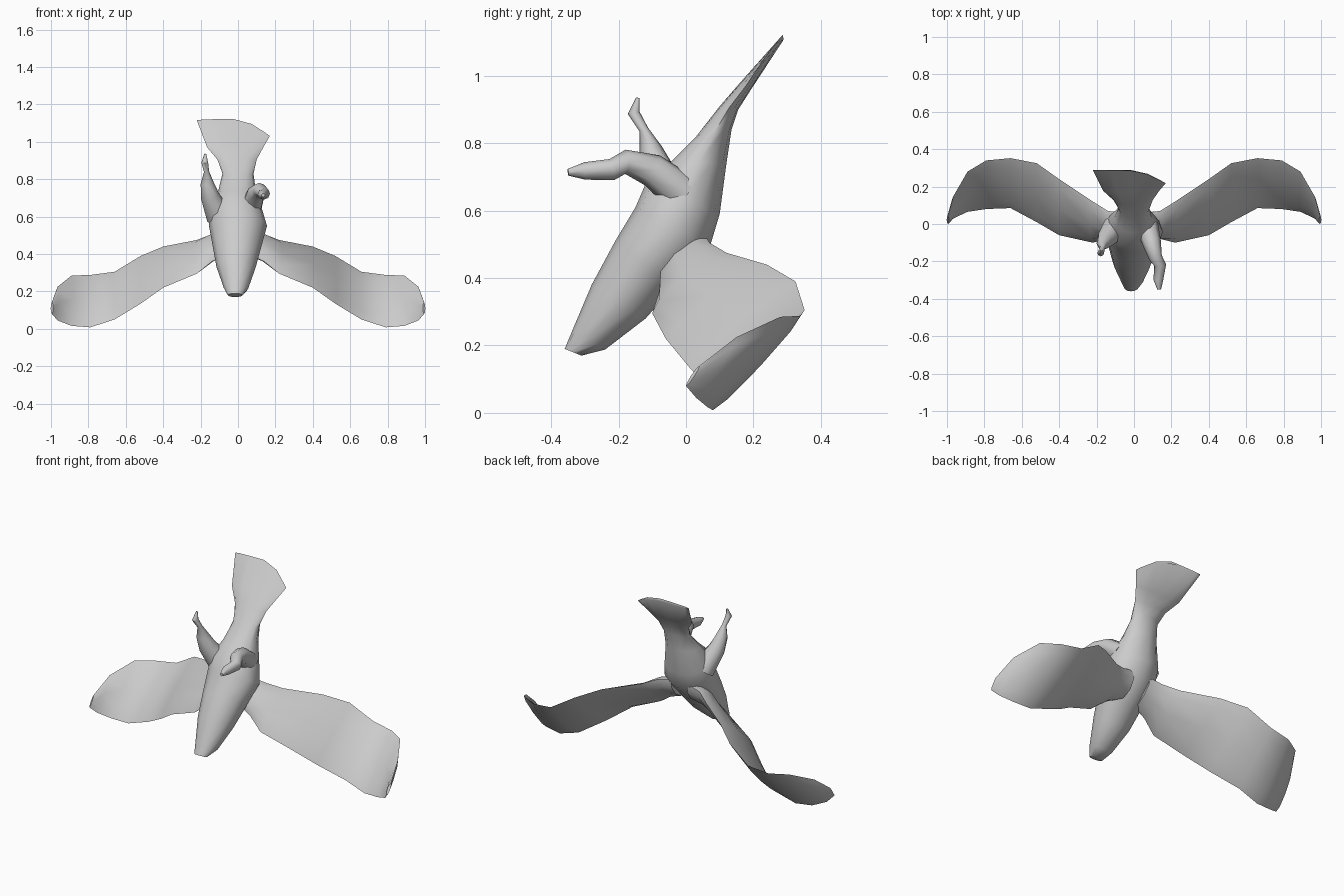
import bpy, bmesh, math
from mathutils import Vector as V

if "Cube" in bpy.data.objects:
    bpy.data.objects.remove(bpy.data.objects["Cube"])


def loft(name, rings):
    """Skin a list of equal-length point rings and cap both ends."""
    bm = bmesh.new()
    loops = [[bm.verts.new(p) for p in r] for r in rings]
    n = len(loops[0])
    for a, b in zip(loops, loops[1:]):
        for i in range(n):
            j = (i + 1) % n
            bm.faces.new((a[i], a[j], b[j], b[i]))
    bm.faces.new(loops[0])
    bm.faces.new(loops[-1])
    bmesh.ops.recalc_face_normals(bm, faces=bm.faces)
    me = bpy.data.meshes.new(name)
    bm.to_mesh(me)
    bm.free()
    ob = bpy.data.objects.new(name, me)
    bpy.context.collection.objects.link(ob)
    bpy.ops.object.select_all(action='DESELECT')
    bpy.context.view_layer.objects.active = ob
    ob.select_set(True)
    bpy.ops.object.shade_smooth_by_angle(angle=math.radians(50))
    return ob


def ring(c, a, b, n):
    """Ellipse about c with half axes a and b."""
    return [c + a * math.cos(2 * math.pi * i / n) + b * math.sin(2 * math.pi * i / n)
            for i in range(n)]


def tube(name, path, n=8):
    """Tapered limb: path of (x, y, z, radius)."""
    pts = [V(p[:3]) for p in path]
    rings = []
    for i, p in enumerate(pts):
        d = (pts[min(i + 1, len(pts) - 1)] - pts[max(i - 1, 0)]).normalized()
        side = d.cross(V((0, 0, 1) if abs(d.z) < 0.7 else (0, 1, 0))).normalized()
        rings.append(ring(p, side * path[i][3], side.cross(d) * path[i][3], n))
    return loft(name, rings)


# Body from beak to tail: front y, z, back y, z, centre x, half width
sections = [
    (-.36, .19, -.31, .17, -.015, .04),
    (-.335, .25, -.24, .188, -.01, .066),
    (-.28, .38, -.12, .28, -.01, .105),
    (-.21, .51, -.04, .37, -.005, .13),
    (-.15, .61, .07, .49, 0, .155),
    (-.12, .68, .10, .59, -.01, .14),
    (-.05, .74, .12, .74, -.005, .10),
    (.03, .82, .135, .84, 0, .083),
    (.10, .91, .155, .90, -.005, .105),
    (.165, .985, .19, .955, -.015, .15),
    (.287, 1.122, .29, 1.108, -.025, .195),
]
body = []
for fy, fz, by, bz, cx, hw in sections:
    f, b = V((cx, fy, fz)), V((cx, by, bz))
    body.append(ring((f + b) / 2, (f - b) / 2, V((hw, 0, 0)), 12))
# Clip one corner of the fanned tail
for p in body[-1]:
    drop = max(0, p.x - .03)
    p.z -= drop * .6
    p.y -= drop * .5
loft("body_and_tail", body)

# Wings: x, lower front edge y, z, upper back edge y, z, thickness
stations = [
    (.06, -.07, .40, .06, .52, .05),
    (.14, -.08, .36, .07, .505, .04),
    (.22, -.10, .295, .12, .475, .03),
    (.40, -.06, .22, .24, .44, .02),
    (.52, .01, .135, .325, .39, .016),
    (.66, .085, .05, .352, .305, .015),
    (.79, .08, .008, .34, .288, .014),
    (.89, .065, .016, .28, .285, .013),
    (.965, .03, .045, .15, .225, .012),
    (.995, 0, .08, .04, .14, .008),
]
lows = [V((s[0], s[1], s[2])) for s in stations]
highs = [V((s[0], s[3], s[4])) for s in stations]
mids = [(a + b) / 2 for a, b in zip(lows, highs)]
rings = []
for i, s in enumerate(stations):
    span = mids[min(i + 1, len(mids) - 1)] - mids[max(i - 1, 0)]
    chord = (highs[i] - lows[i]) / 2
    rings.append(ring(mids[i], chord, chord.cross(span).normalized() * s[5], 8))
wings = loft("wings", rings)
wings.modifiers.new("mirror", 'MIRROR')

# Two raised legs with pointed feet
tube("forward_leg", [(.07, -.01, .65, .06), (.095, -.10, .72, .05), (.115, -.18, .745, .036),
                     (.14, -.22, .722, .032), (.13, -.30, .718, .026), (.135, -.35, .714, .01)])
tube("raised_leg", [(-.10, -.02, .60, .07), (-.15, -.08, .71, .05), (-.165, -.105, .78, .035),
                    (-.168, -.125, .84, .014), (-.178, -.155, .89, .018), (-.175, -.143, .935, .005)])
